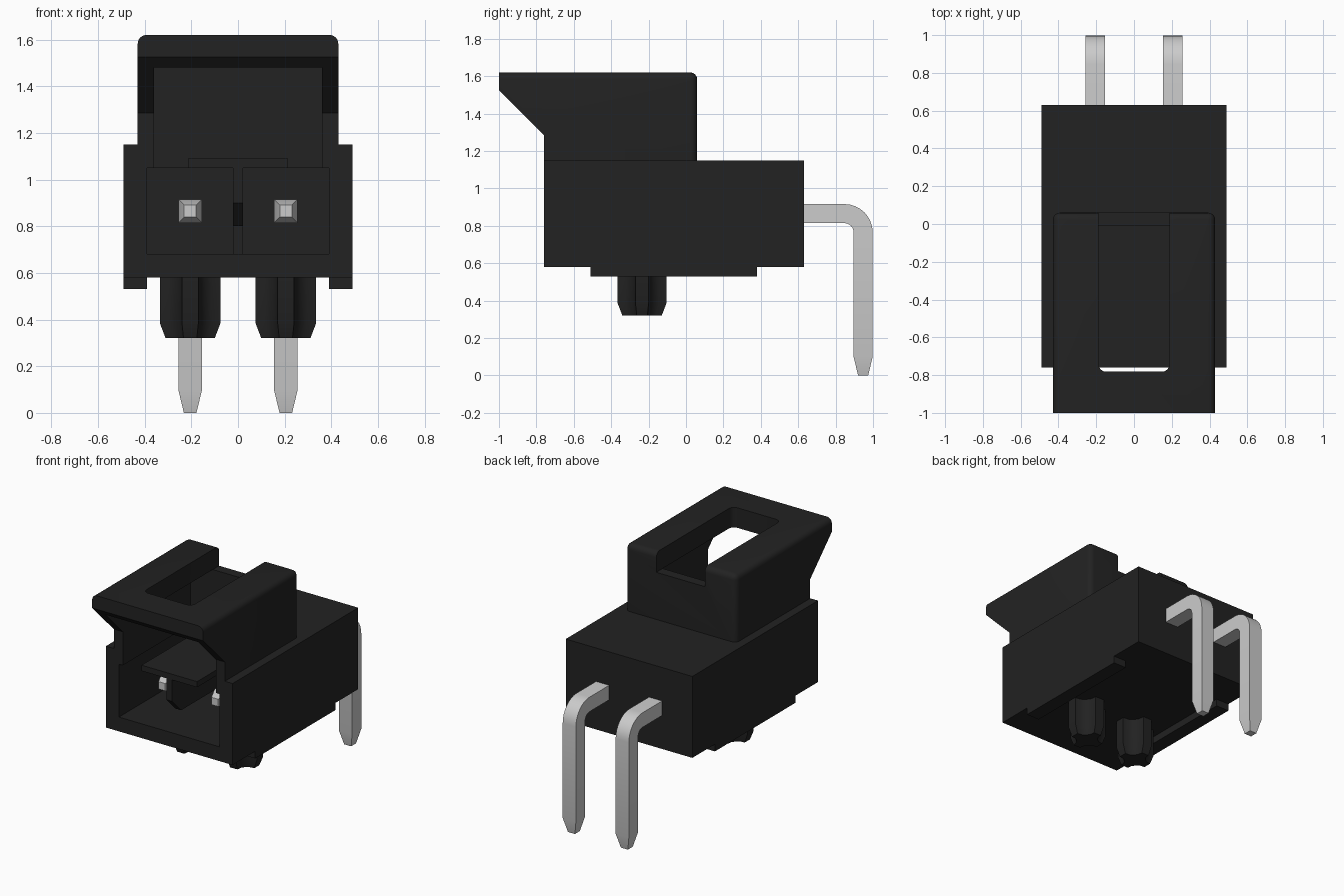
import bpy, bmesh, math
from mathutils import Vector

if "Cube" in bpy.data.objects:
    bpy.data.objects.remove(bpy.data.objects["Cube"])


def material(name, rgb):
    m = bpy.data.materials.new(name)
    m.diffuse_color = (*rgb, 1)
    m.use_nodes = True
    m.node_tree.nodes["Principled BSDF"].inputs["Base Color"].default_value = m.diffuse_color
    return m


BLACK = material("black plastic", (0.016, 0.016, 0.016))
METAL = material("tinned metal", (0.6, 0.6, 0.6))


def finish(name, bm, mat):
    bmesh.ops.recalc_face_normals(bm, faces=bm.faces)
    me = bpy.data.meshes.new(name)
    bm.to_mesh(me)
    bm.free()
    me.materials.append(mat)
    ob = bpy.data.objects.new(name, me)
    bpy.context.collection.objects.link(ob)
    return ob


def loft(name, rings, mat):
    """Closed skin through rings of points, capped at both ends."""
    bm = bmesh.new()
    rows = [[bm.verts.new(p) for p in r] for r in rings]
    n = len(rows[0])
    for a, b in zip(rows, rows[1:]):
        for i in range(n):
            j = (i + 1) % n
            bm.faces.new((a[i], a[j], b[j], b[i]))
    bm.faces.new(rows[0])
    bm.faces.new(rows[-1])
    return finish(name, bm, mat)


def box(name, x0, x1, y0, y1, z0, z1, mat=BLACK):
    return loft(name, [[(x0, y0, z), (x1, y0, z), (x1, y1, z), (x0, y1, z)]
                       for z in (z0, z1)], mat)


def side_profile(name, half, pts):
    """Extrude a (y, z) profile from -half to half in x."""
    return loft(name, [[(x, y, z) for y, z in pts] for x in (-half, half)], BLACK)


def boolean(ob, other, op):
    m = ob.modifiers.new("cut", 'BOOLEAN')
    m.object, m.operation, m.solver = other, op, 'EXACT'
    bpy.context.view_layer.objects.active = ob
    bpy.ops.object.modifier_apply(modifier=m.name)
    bpy.data.objects.remove(other)


def bevel(ob, test, width, segs=4):
    bm = bmesh.new()
    bm.from_mesh(ob.data)
    edges = [e for e in bm.edges if test(e.verts[0].co, e.verts[1].co)]
    bmesh.ops.bevel(bm, geom=edges, offset=width, segments=segs,
                    profile=0.5, affect='EDGES')
    bm.to_mesh(ob.data)
    bm.free()


def smooth(ob):
    bpy.ops.object.select_all(action='DESELECT')
    ob.select_set(True)
    bpy.context.view_layer.objects.active = ob
    bpy.ops.object.shade_smooth_by_angle(angle=math.radians(30))


# Latch hood: overhanging front lip, rounded top sides and back corners
hood = side_profile("latch_hood", 0.43, [(-0.76, 1.1), (0.06, 1.1), (0.06, 1.62),
                                         (-1, 1.62), (-1, 1.525), (-0.76, 1.285)])


def hood_edge(a, b):
    top = a.z > 1.6 and b.z > 1.6
    back = a.y > 0.05 and b.y > 0.05
    side = a.x * b.x > 0
    return (top and (side or back)) or (back and side)


bevel(hood, hood_edge, 0.038)

# Main housing, hollowed from the front, with a slot through the hood roof
housing = box("housing", -0.49, 0.49, -0.76, 0.63, 0.58, 1.15)
boolean(housing, hood, 'UNION')
boolean(housing, box("upper_cutter", -0.36, 0.36, -1.3, -0.01, 0.9, 1.48), 'DIFFERENCE')
boolean(housing, box("lower_cutter", -0.39, 0.39, -1.3, 0.2, 0.68, 1.05), 'DIFFERENCE')
slot = box("slot_cutter", -0.188, 0.188, -0.782, 0.3, 1.48, 1.8)
bevel(slot, lambda a, b: a.y < -0.7 and b.y < -0.7 and a.x * b.x > 0
      and abs(a.z - b.z) > 0.1, 0.04)
boolean(housing, slot, 'DIFFERENCE')
smooth(housing)

# Tongue and the rib dividing the two pin chambers
box("tongue", -0.215, 0.215, -0.76, 0.0, 1.05, 1.09)
side_profile("divider_rib", 0.022, [(-0.76, 1.06), (-0.76, 0.9), (-0.66, 0.8),
                                    (-0.01, 0.8), (-0.01, 0.67), (0.21, 0.67),
                                    (0.21, 1.06)])

# Pin centre line: straight back, round bend, straight down, tapered ends.
# Each station holds y, z, direction angle and half thickness.
stations = [(-0.55, 0.865, 0, 0.026), (-0.48, 0.865, 0, 0.05)]
R = 0.1
for k in range(9):
    t = math.radians(90 * k / 8)
    stations.append((0.947 - R + R * math.sin(t), 0.865 - R + R * math.cos(t), t, 0.051))
stations += [(0.947, 0.1, math.pi / 2, 0.051), (0.947, 0, math.pi / 2, 0.027)]


def pin_ring(cx, y, z, t, h):
    up = Vector((0, math.sin(t), math.cos(t))) * h
    c = Vector((cx, y, z))
    sx = Vector((h, 0, 0))
    return [c - sx - up, c + sx - up, c + sx + up, c - sx + up]


# Locating peg section: a plus with filleted inner corners
arm = [(0.13, -0.035), (0.13, 0.035), (0.09, 0.04), (0.06, 0.06), (0.04, 0.09)]
plus = []
for q in range(4):
    c, s = round(math.cos(q * math.pi / 2)), round(math.sin(q * math.pi / 2))
    plus += [(x * c - y * s, x * s + y * c) for x, y in arm]

# Mirrored parts: feet, pegs and pins
for side, label in ((-1, "left"), (1, "right")):
    cx = 0.205 * side
    x0, x1 = sorted((0.39 * side, 0.49 * side))
    box(label + "_foot", x0, x1, -0.51, 0.38, 0.53, 0.58)
    smooth(loft(label + "_peg", [[(cx + x * f, -0.235 + y * f, z) for x, y in plus]
                                 for z, f in ((0.32, 0.81), (0.385, 1), (0.59, 1))], BLACK))
    smooth(loft(label + "_pin", [pin_ring(cx, *s) for s in stations], METAL))
